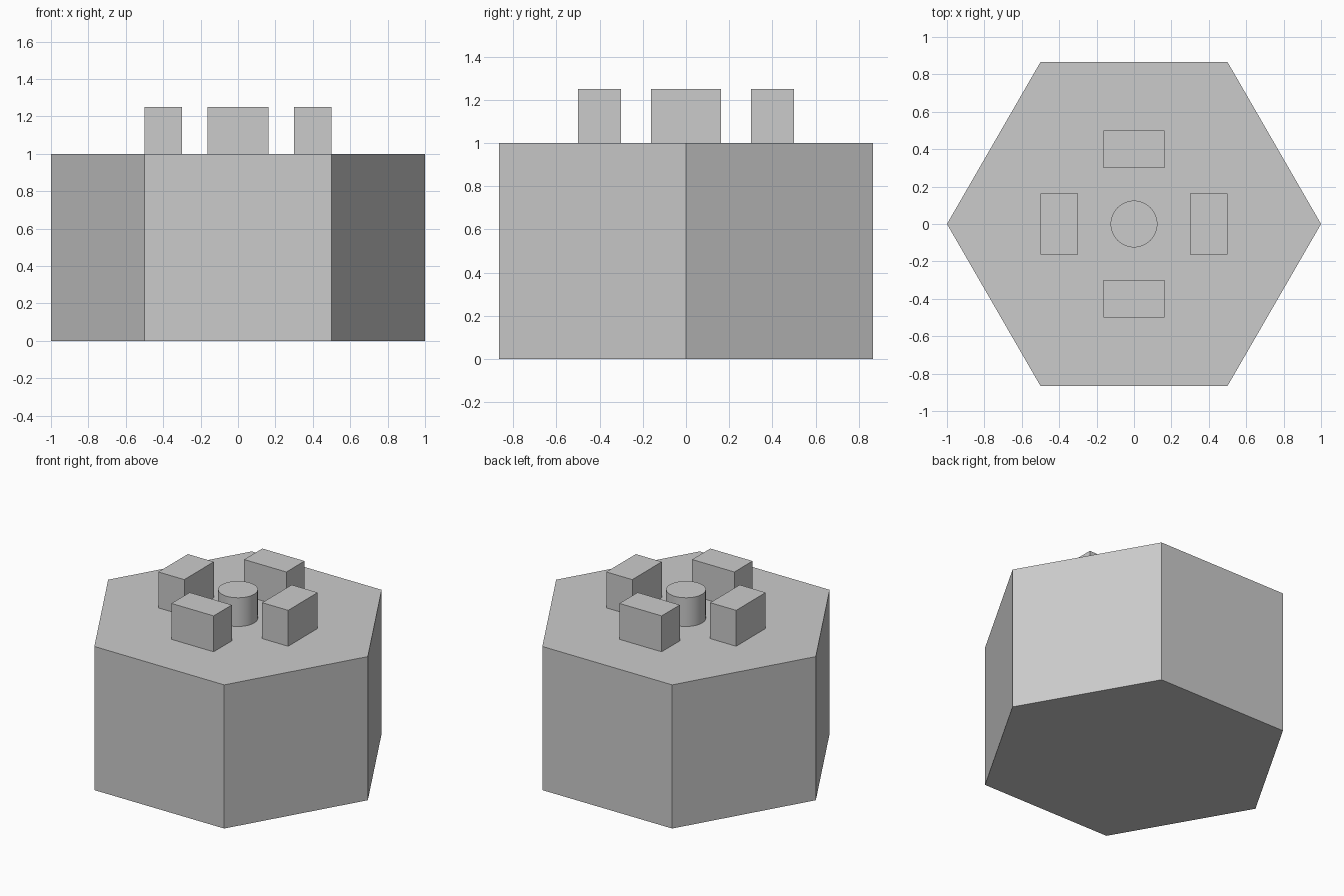
import bpy
import math
from mathutils import Matrix, Vector

old = bpy.data.objects.get("Cube")
if old:
    bpy.data.objects.remove(old, do_unlink=True)

# One plain grey for everything
grey = bpy.data.materials.new("plain_grey")
grey.use_nodes = True
color = (0.6, 0.6, 0.6, 1.0)
grey.diffuse_color = color
grey.node_tree.nodes["Principled BSDF"].inputs["Base Color"].default_value = color

BODY_HEIGHT = 1.0
BLOCK_SIZE = Vector((0.325, 0.2, 0.25))
BLOCK_OFFSET = 0.4


def add_prism(name, sides, radius, height, base):
    """Upright prism whose first corner points along +x."""
    bpy.ops.mesh.primitive_cylinder_add(
        vertices=sides, radius=radius, depth=height,
        location=(0, 0, base + height / 2))
    obj = bpy.context.object
    obj.name = name
    obj.data.transform(Matrix.Rotation(math.pi / 2, 4, "Z"))
    obj.data.materials.append(grey)
    return obj


def add_block(name, angle):
    """Upright block set tangentially around the centre."""
    spot = Matrix.Rotation(angle, 3, "Z") @ Vector((0, -BLOCK_OFFSET, 0))
    spot.z = BODY_HEIGHT + BLOCK_SIZE.z / 2
    bpy.ops.mesh.primitive_cube_add(size=1, location=spot, rotation=(0, 0, angle))
    obj = bpy.context.object
    obj.name = name
    obj.data.transform(Matrix.Diagonal(BLOCK_SIZE).to_4x4())
    obj.data.materials.append(grey)


# Hexagonal body
add_prism("hexagonal_body", 6, 1.0, BODY_HEIGHT, 0)

# Round centre post
add_prism("centre_post", 64, 0.125, 0.2, BODY_HEIGHT)
bpy.ops.object.shade_smooth_by_angle(angle=math.radians(30))

# Ring of four blocks
for i, side in enumerate(("front", "left", "back", "right")):
    add_block(side + "_block", i * math.pi / 2)
